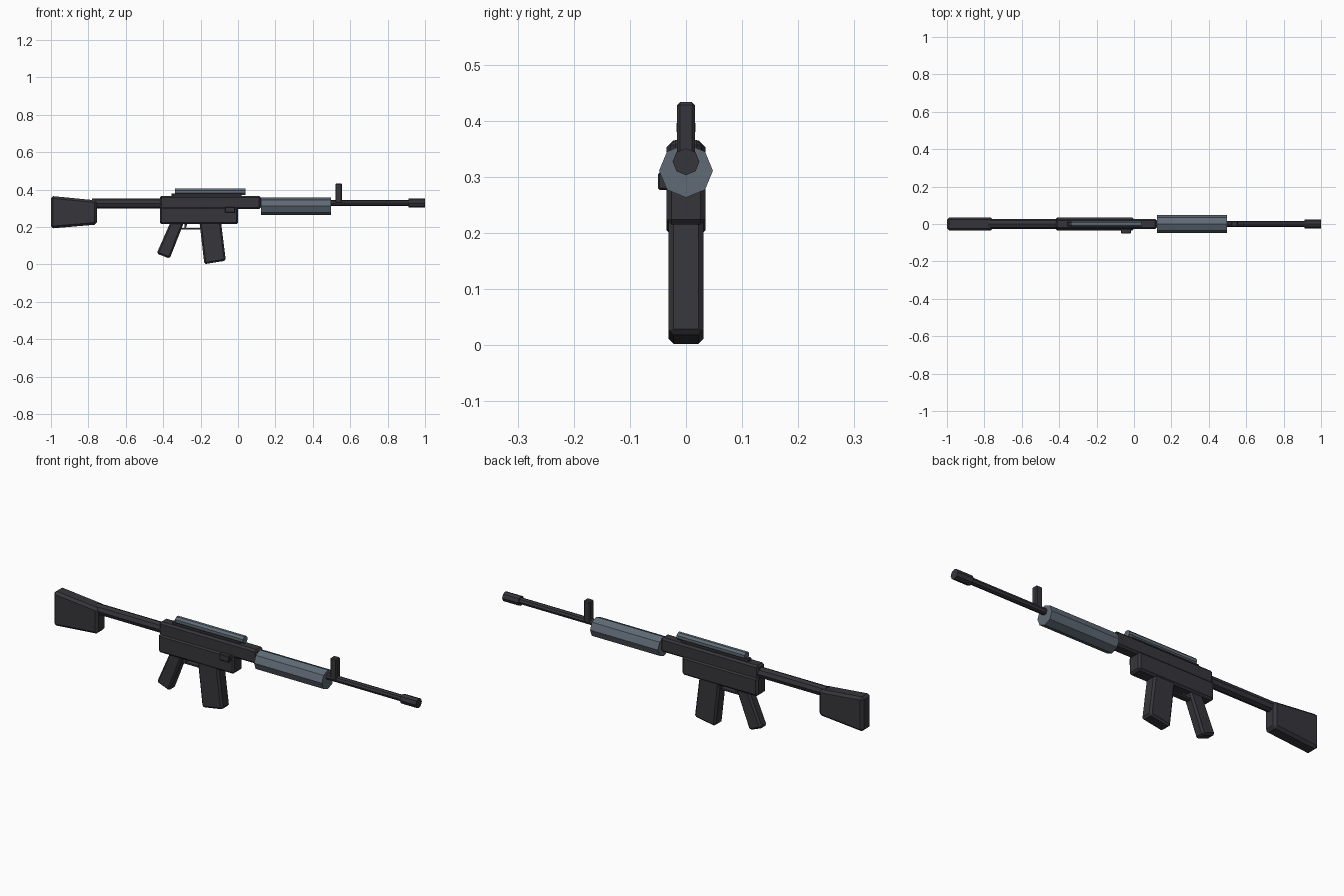
import bpy, bmesh, math
from mathutils import Matrix

cube = bpy.data.objects.get("Cube")
if cube:
    bpy.data.objects.remove(cube)


def material(name, color):
    m = bpy.data.materials.new(name)
    m.use_nodes = True
    m.diffuse_color = (*color, 1)
    m.node_tree.nodes["Principled BSDF"].inputs["Base Color"].default_value = (*color, 1)
    return m


DARK = material("charcoal", (0.037, 0.036, 0.043))
STEEL = material("blue_grey", (0.115, 0.145, 0.178))


def finish(bm, name, mat):
    bmesh.ops.recalc_face_normals(bm, faces=bm.faces)
    mesh = bpy.data.meshes.new(name)
    bm.to_mesh(mesh)
    bm.free()
    mesh.materials.append(mat)
    ob = bpy.data.objects.new(name, mesh)
    bpy.context.collection.objects.link(ob)
    return ob


def slab(name, profile, half, bevel, mat=DARK, y=0):
    """Side profile (x, z) extruded across y, with chamfered edges."""
    bm = bmesh.new()
    face = bm.faces.new([bm.verts.new((x, y - half, z)) for x, z in profile])
    ext = bmesh.ops.extrude_face_region(bm, geom=[face])["geom"]
    moved = [v for v in ext if isinstance(v, bmesh.types.BMVert)]
    bmesh.ops.translate(bm, verts=moved, vec=(0, 2 * half, 0))
    ob = finish(bm, name, mat)
    if bevel:
        mod = ob.modifiers.new("chamfer", "BEVEL")
        mod.width = bevel
        mod.segments = 1
        mod.limit_method = "ANGLE"
    return ob


def box(name, x0, x1, z0, z1, half, bevel, mat=DARK, y=0):
    return slab(name, [(x0, z0), (x1, z0), (x1, z1), (x0, z1)], half, bevel, mat, y)


def rod(name, x0, x1, z, r, mat=DARK, turn=0):
    """Eight-sided rod along x."""
    bm = bmesh.new()
    bmesh.ops.create_cone(bm, cap_ends=True, segments=8, radius1=r, radius2=r, depth=x1 - x0)
    rot = Matrix.Rotation(math.radians(90), 4, "Y") @ Matrix.Rotation(math.radians(turn), 4, "Z")
    bm.transform(Matrix.Translation(((x0 + x1) / 2, 0, z)) @ rot)
    return finish(bm, name, mat)


# Barrel group
rod("barrel", 0.48, 0.93, 0.328, 0.016)
rod("muzzle", 0.912, 1.0, 0.327, 0.024)
rod("handguard", 0.122, 0.497, 0.311, 0.048, STEEL)
box("front_sight", 0.52, 0.556, 0.325, 0.433, 0.016, 0.005)

# Receiver
box("upper_receiver", -0.418, 0.122, 0.295, 0.366, 0.028, 0.009)
box("lower_receiver", -0.418, 0.0, 0.215, 0.307, 0.035, 0.009)
box("charging_knob", -0.07, -0.015, 0.277, 0.308, 0.012, 0.003, y=-0.038)

# Top rail
box("rail_base", -0.355, 0.02, 0.36, 0.38, 0.012, 0.003)
rod("top_rail", -0.336, 0.04, 0.388, 0.0185, STEEL, 22.5)

# Shoulder stock
rod("stock_tube", -0.78, -0.41, 0.326, 0.026)
slab("stock", [(-1, 0.192), (-0.755, 0.213), (-0.755, 0.342), (-1, 0.366)], 0.035, 0.012)

# Grip, magazine and trigger
slab("grip", [(-0.435, 0.058), (-0.365, 0.031), (-0.285, 0.235), (-0.355, 0.24)], 0.026, 0.009)
slab("magazine", [(-0.18, 0.001), (-0.065, 0.02), (-0.092, 0.235), (-0.207, 0.235)], 0.031, 0.009)
box("trigger_guard", -0.305, -0.195, 0.186, 0.194, 0.012, 0)
slab("trigger", [(-0.288, 0.19), (-0.28, 0.19), (-0.27, 0.222), (-0.284, 0.222)], 0.005, 0)
